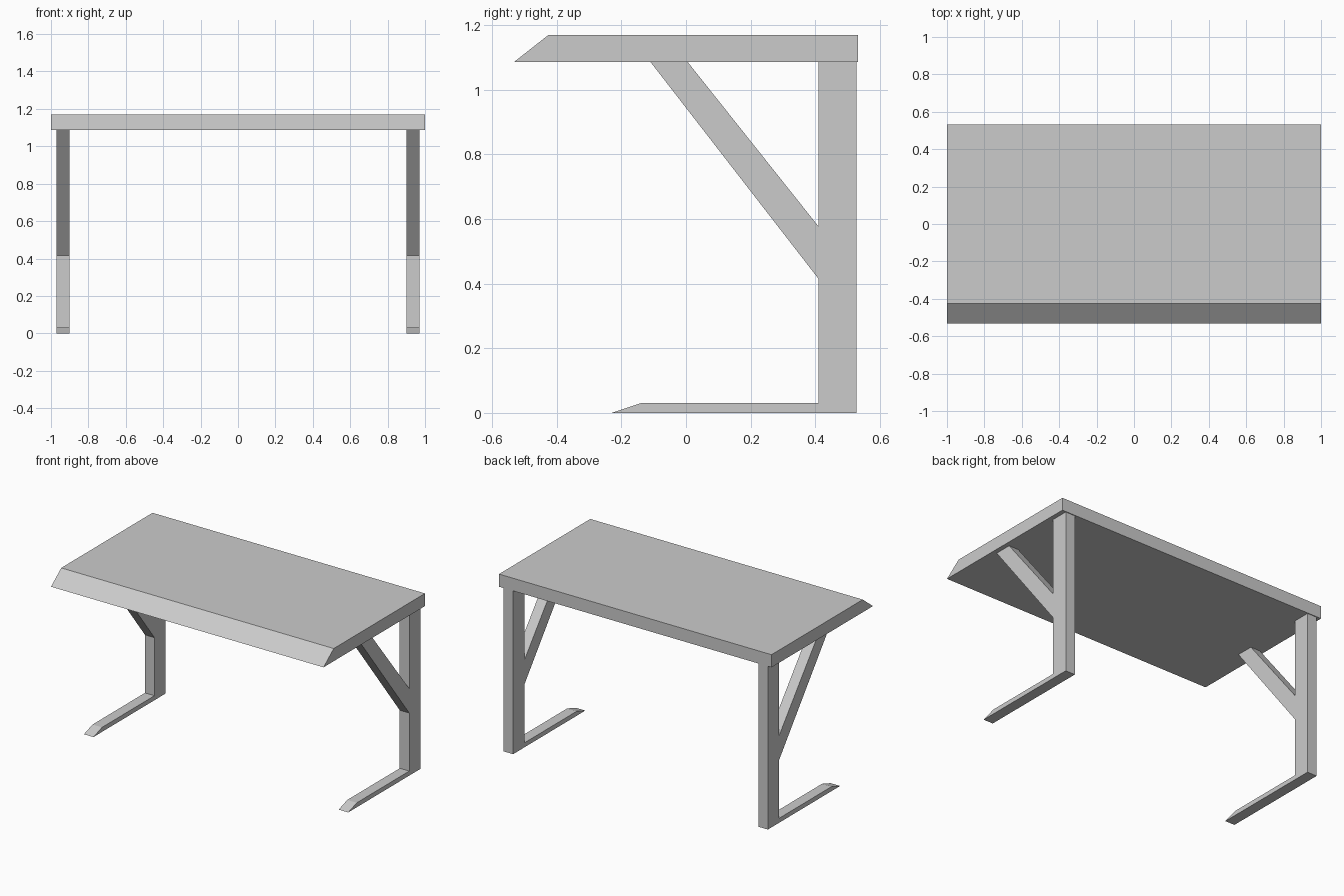
import bpy
import bmesh

cube = bpy.data.objects.get("Cube")
if cube:
    bpy.data.objects.remove(cube, do_unlink=True)

grey = bpy.data.materials.new("plain grey")
grey.use_nodes = True
colour = (0.6, 0.6, 0.6, 1)
grey.diffuse_color = colour
grey.node_tree.nodes["Principled BSDF"].inputs["Base Color"].default_value = colour


def extrude_profile(name, profile, x_min, x_max):
    """Sweep a (y, z) side profile along x into a closed solid."""
    bm = bmesh.new()
    face = bm.faces.new([bm.verts.new((x_min, y, z)) for y, z in profile])
    swept = bmesh.ops.extrude_face_region(bm, geom=[face])["geom"]
    verts = [g for g in swept if isinstance(g, bmesh.types.BMVert)]
    bmesh.ops.translate(bm, verts=verts, vec=(x_max - x_min, 0, 0))
    bmesh.ops.recalc_face_normals(bm, faces=bm.faces)
    mesh = bpy.data.meshes.new(name)
    bm.to_mesh(mesh)
    bm.free()
    mesh.materials.append(grey)
    obj = bpy.data.objects.new(name, mesh)
    bpy.context.collection.objects.link(obj)
    return obj


BACK, POST_FRONT = 0.527, 0.41
UNDERSIDE, TOP = 1.086, 1.17

# Table top with a sloped front edge
extrude_profile("table_top", [(-0.532, UNDERSIDE), (0.532, UNDERSIDE),
                              (0.532, TOP), (-0.425, TOP)], -1, 1)

# Side frames: upright post, diagonal brace and tapered foot
parts = {
    "post": [(POST_FRONT, 0), (BACK, 0), (BACK, UNDERSIDE), (POST_FRONT, UNDERSIDE)],
    "brace": [(POST_FRONT, 0.415), (POST_FRONT, 0.577), (0.005, UNDERSIDE), (-0.11, UNDERSIDE)],
    "foot": [(-0.23, 0), (POST_FRONT, 0), (POST_FRONT, 0.03), (-0.14, 0.03)],
}
for side, x_min in (("left", 0.9), ("right", -0.97)):
    for part, profile in parts.items():
        extrude_profile(f"{side}_{part}", profile, x_min, x_min + 0.07)
